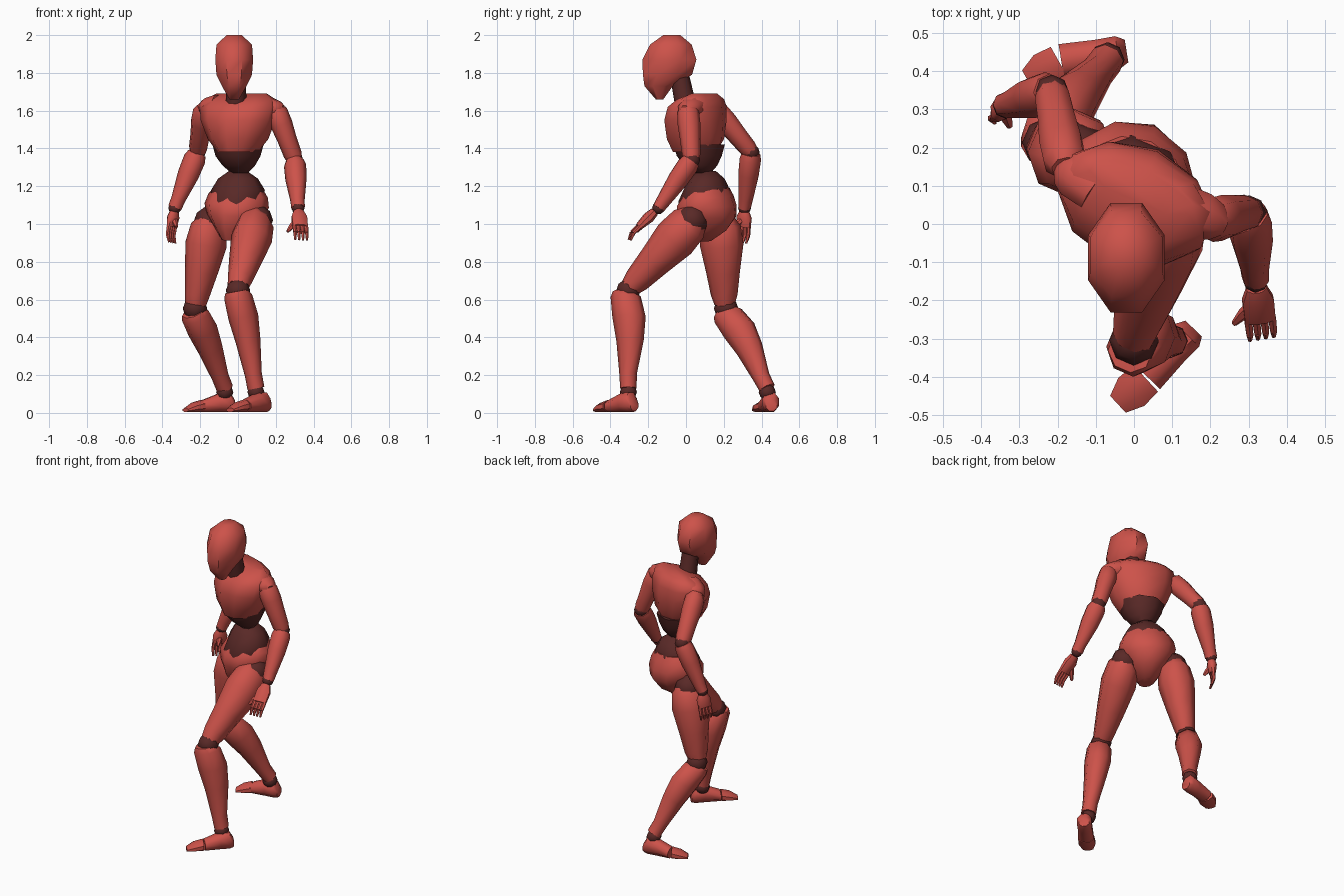
import bpy, math
from mathutils import Vector as V

if "Cube" in bpy.data.objects:
    bpy.data.objects.remove(bpy.data.objects["Cube"])


def material(name, col):
    m = bpy.data.materials.new(name)
    m.diffuse_color = col
    m.use_nodes = True
    m.node_tree.nodes["Principled BSDF"].inputs["Base Color"].default_value = m.diffuse_color
    return m


RED = material("red_shell", (0.61, 0.085, 0.068, 1))
DARK = material("dark_joint", (0.10, 0.022, 0.02, 1))
FACING = V((-0.4, -0.92, 0))     # the trunk is turned toward its right


def limb(name, a, b, prof, fwd=FACING, mat=RED, n=8):
    """Loft n-sided rings from a to b; prof = (t, half width, half depth[, forward shift])."""
    a, b = V(a), V(b)
    ax = (b - a).normalized()
    f = V(fwd)
    f = (f - ax * f.dot(ax)).normalized()
    r = f.cross(ax)
    k = 1 / math.cos(math.pi / n)
    verts, faces = [], []
    for p in prof:
        t, w, d = p[:3]
        c = a.lerp(b, t) + f * (p[3] if len(p) > 3 else 0)
        for i in range(n):
            u = 2 * math.pi * (i + 0.5) / n
            verts.append(c + r * (w * k * math.cos(u)) + f * (d * k * math.sin(u)))
    m = len(prof)
    for j in range(m - 1):
        for i in range(n):
            i2 = (i + 1) % n
            faces.append((j * n + i, j * n + i2, j * n + n + i2, j * n + n + i))
    faces.append(tuple(reversed(range(n))))
    faces.append(tuple(range((m - 1) * n, m * n)))
    me = bpy.data.meshes.new(name)
    me.from_pydata(verts, [], faces)
    me.shade_smooth()
    me.set_sharp_from_angle(angle=math.radians(50))
    me.materials.append(mat)
    ob = bpy.data.objects.new(name, me)
    bpy.context.collection.objects.link(ob)
    return ob


def ball(name, c, r):
    c, h = V(c), V((0, 0, r))
    limb(name, c - h, c + h, [(0, .3 * r, .3 * r), (.2, .8 * r, .8 * r), (.5, r, r),
                              (.8, .8 * r, .8 * r), (1, .3 * r, .3 * r)], mat=DARK)


def upright(name, x, y, prof, fwd=FACING, mat=RED, n=8):
    """Vertical part: the first number of each ring is its height."""
    return limb(name, (x, y, 0), (x, y, 1), prof, fwd, mat, n)


# Head and neck
upright("head", -.02, -.085, [(1.66, .025, .02, .055), (1.73, .065, .075, .06),
        (1.79, .094, .13, .013), (1.87, .1, .143, .003), (1.95, .094, .11, -.005),
        (2.0, .04, .045, -.01)], (0, -1, 0))
limb("neck", (-.01, 0, 1.62), (-.01, -.035, 1.79), [(0, .052, .052), (1, .046, .046)], mat=DARK)

# Trunk
upright("chest", 0, .05, [(1.38, .1, .115, .005), (1.45, .155, .145), (1.55, .195, .15),
        (1.62, .205, .135, -.01), (1.66, .19, .1, -.03), (1.69, .14, .045, -.05)], n=10)
upright("upper_belly", 0, .07, [(1.27, .04, .04, -.02), (1.31, .08, .08, -.01),
        (1.36, .11, .11), (1.42, .125, .125)], mat=DARK)
upright("lower_belly", 0, .11, [(1.05, .1, .11, .03), (1.12, .13, .125, .015),
        (1.18, .135, .11), (1.24, .1, .085), (1.28, .045, .045)], mat=DARK)
limb("pelvis", (-.02, .11, .91), (0, .11, 1.2), [(0, .045, .06, .04), (.2, .09, .12, .015),
     (.45, .145, .155), (.65, .165, .15), (.83, .155, .12, -.01), (.97, .125, .09, -.02)], n=10)

# Joint positions and directions for each side
SIDES = {
    "left": dict(
        hip=(.11, .07, 1.06), thigh_end=(0, -.295, .665), shin=(0, -.315, .63),
        ankle=(.095, -.305, .13), heel=(.145, -.285, .005), instep=(.035, -.4, .005),
        toe=(-.035, -.465, .005), cap_in=(.1, .055, 1.63), cap_out=(.225, 0, 1.605),
        shoulder=(.2, .01, 1.61), elbow=(.3, .03, 1.34), wrist=(.318, -.145, 1.085),
        knuckle=(.33, -.25, .985), back_of_hand=(.15, -.7, .7), thumb=(.262, -.26, .96)),
    "right": dict(
        hip=(-.14, .18, 1.06), thigh_end=(-.225, .205, .575), shin=(-.23, .22, .53),
        ankle=(-.07, .43, .13), heel=(-.035, .45, .005), instep=(-.19, .425, .005),
        toe=(-.27, .38, .005), cap_in=(-.1, .09, 1.63), cap_out=(-.185, .15, 1.61),
        shoulder=(-.18, .155, 1.61), elbow=(-.215, .345, 1.38), wrist=(-.335, .31, 1.085),
        knuckle=(-.35, .305, .985), back_of_hand=(-.8, .5, 0), thumb=(-.325, .255, .985)),
}

for side, s in SIDES.items():
    p = {k: V(v) for k, v in s.items()}

    # Leg
    ball(side + "_hip_joint", p["hip"].lerp(p["thigh_end"], .1), .08)
    limb(side + "_thigh", p["hip"], p["thigh_end"], [(.07, .06, .075), (.15, .088, .1),
         (.35, .1, .108), (.65, .08, .083), (.9, .06, .066), (1, .052, .05)])
    ball(side + "_knee_joint", (p["thigh_end"] + p["shin"]) / 2, .06)
    limb(side + "_shin", p["shin"], p["ankle"], [(-.03, .055, .05, .02), (.03, .068, .075, .005),
         (.25, .072, .083, -.012), (.5, .06, .068, -.015), (.85, .042, .043),
         (1, .042, .04)])
    ball(side + "_ankle_joint", p["ankle"] - V((0, 0, .02)), .042)

    # Foot and toe cap
    up = (0, 0, 1)
    limb(side + "_foot", p["heel"], p["instep"], [(-.1, .03, .03, .035), (.05, .043, .052, .052),
         (.4, .042, .05, .05), (1, .046, .031, .031)], up)
    limb(side + "_toes", p["instep"], p["toe"], [(.06, .047, .031, .031), (.6, .05, .024, .024),
         (1.1, .03, .01, .01)], up)

    # Arm
    limb(side + "_shoulder_cap", p["cap_in"], p["cap_out"], [(0, .06, .055), (.6, .062, .05),
         (.9, .05, .04), (1.1, .025, .025)], up)
    limb(side + "_upper_arm", p["shoulder"], p["elbow"], [(-.05, .035, .035), (.06, .052, .054),
         (.3, .054, .056), (.6, .047, .05), (.9, .045, .045), (1, .038, .038)])
    ball(side + "_elbow_joint", p["elbow"], .042)
    limb(side + "_forearm", p["elbow"], p["wrist"], [(.02, .045, .045), (.12, .055, .052),
         (.4, .053, .05), (.85, .035, .036), (1, .034, .03)])
    ball(side + "_wrist_joint", p["wrist"], .032)

    # Hand: palm, four fingers and thumb
    nrm = p["back_of_hand"].normalized()
    d = (p["knuckle"] - p["wrist"]).normalized()
    nrm = (nrm - d * nrm.dot(d)).normalized()
    across = d.cross(nrm)
    limb(side + "_palm", p["wrist"], p["knuckle"], [(.2, .026, .022), (.5, .041, .028),
         (1, .04, .018)], nrm)
    for i in range(4):
        base = p["knuckle"] + across * (i - 1.5) * .021
        mid = base + d * .045
        tip = mid + (d - nrm * .45).normalized() * .042
        limb(f"{side}_finger_{i + 1}_base", base, mid, [(0, .01, .01), (1, .009, .009)], nrm, n=6)
        limb(f"{side}_finger_{i + 1}_tip", mid, tip, [(0, .009, .009), (1, .005, .005)], nrm, n=6)
    limb(side + "_thumb", p["wrist"].lerp(p["knuckle"], .5), p["thumb"],
         [(0, .015, .015), (.6, .014, .013), (1, .007, .007)], nrm, n=6)
